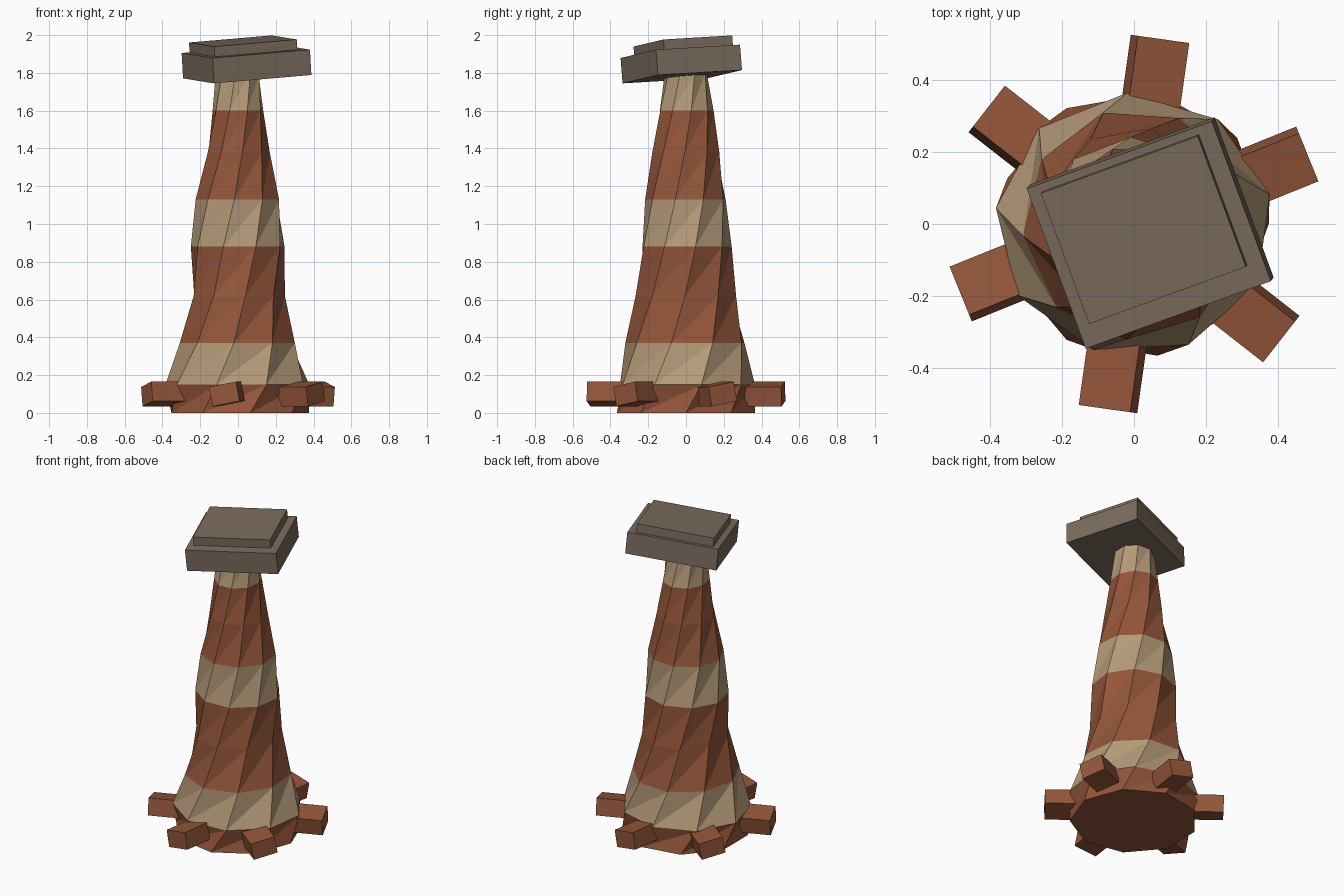
import bpy, bmesh
from math import radians, cos, sin
from mathutils import Matrix, Vector

if "Cube" in bpy.data.objects:
    bpy.data.objects.remove(bpy.data.objects["Cube"], do_unlink=True)


def material(name, rgb):
    m = bpy.data.materials.new(name)
    m.use_nodes = True
    m.diffuse_color = (*rgb, 1)
    m.node_tree.nodes["Principled BSDF"].inputs["Base Color"].default_value = (*rgb, 1)
    return m


RUST = material("rust clay", (0.295, 0.092, 0.042))
TAN = material("tan clay", (0.46, 0.325, 0.19))
STONE = material("grey stone", (0.195, 0.15, 0.112))


def add_object(name, bm, *mats):
    bmesh.ops.recalc_face_normals(bm, faces=bm.faces)
    mesh = bpy.data.meshes.new(name)
    bm.to_mesh(mesh)
    bm.free()
    for m in mats:
        mesh.materials.append(m)
    ob = bpy.data.objects.new(name, mesh)
    bpy.context.collection.objects.link(ob)
    return ob


def box(name, size, matrix, mat):
    bm = bmesh.new()
    bmesh.ops.create_cube(bm, size=1, matrix=matrix @ Matrix.Diagonal((*size, 1)))
    return add_object(name, bm, mat)


# Twisted column: each ring is (height, x radius, y radius, band colour above it)
SIDES, TWIST = 9, 13
RINGS = [(0, .375, .372, 0), (.15, .387, .365, 1), (.37, .31, .322, 0),
         (.62, .248, .27, 0), (.88, .252, .242, 1), (1.13, .225, .217, 0),
         (1.38, .168, .18, 0), (1.6, .136, .146, 1), (1.8, .118, .113, 1)]
bm = bmesh.new()
rings = []
for k, (z, rx, ry, band) in enumerate(RINGS):
    angles = [radians(120 + TWIST * k + j * 360 / SIDES) for j in range(SIDES)]
    rings.append([bm.verts.new((rx * cos(a), ry * sin(a), z)) for a in angles])
for k in range(len(rings) - 1):
    low, high = rings[k], rings[k + 1]
    for j in range(SIDES):
        n = (j + 1) % SIDES
        for tri in ((low[j], low[n], high[n]), (low[j], high[n], high[j])):
            bm.faces.new(tri).material_index = RINGS[k][3]
bm.faces.new(rings[0])
bm.faces.new(rings[-1]).material_index = 1
add_object("column", bm, RUST, TAN)

# Six rolled blocks around the foot
for i in range(6):
    turn = Matrix.Rotation(radians(22 + 60 * i), 4, 'Z')
    place = Matrix.Translation((.41, 0, .1)) @ Matrix.Rotation(radians(11), 4, 'X')
    box(f"foot_block_{i + 1}", (.22, .147, .105), turn @ place, RUST)

# Tilted two-step cap
up = Vector((-.057, -.08, 1)).normalized()
along = Vector((cos(radians(20)), sin(radians(20)), .08)).normalized()
across = up.cross(along).normalized()
along = across.cross(up)
tilt = Matrix((along, across, up)).transposed().to_4x4()
box("cap_slab", (.55, .475, .135), Matrix.Translation((.045, -.025, 1.847)) @ tilt, STONE)
box("cap_top", (.466, .388, .07), Matrix.Translation((.028, -.014, 1.934)) @ tilt, STONE)
